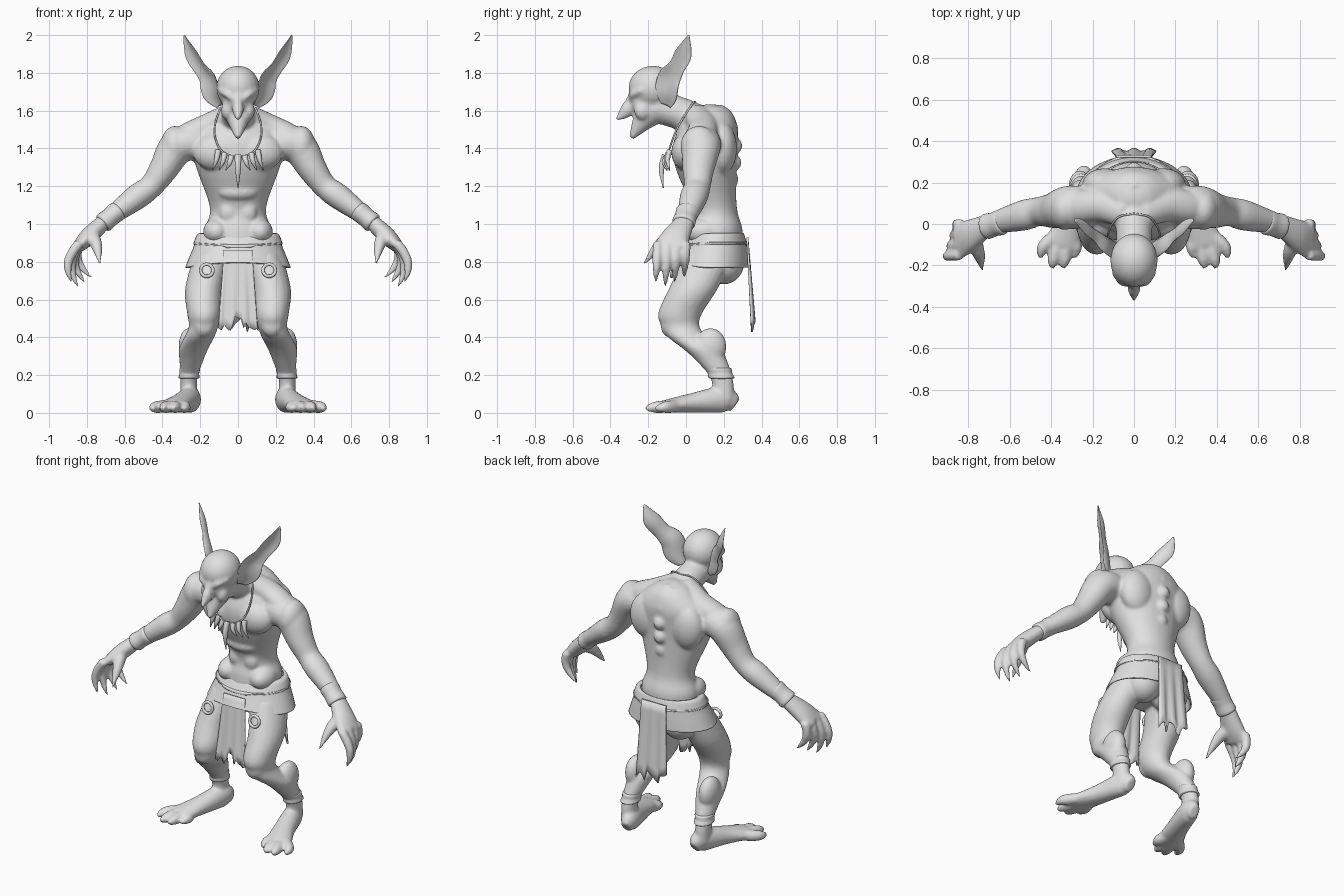
import bpy, bmesh, math, random
from mathutils import Vector, Matrix

cube = bpy.data.objects.get("Cube")
if cube:
    bpy.data.objects.remove(cube, do_unlink=True)

grey = (0.75, 0.75, 0.75, 1)
material = bpy.data.materials.new("plain grey")
material.use_nodes = True
material.diffuse_color = grey
material.node_tree.nodes["Principled BSDF"].inputs["Base Color"].default_value = grey

ACROSS, DEPTH, UP = Vector((1, 0, 0)), Vector((0, 1, 0)), Vector((0, 0, 1))

# Joints of the left side; everything paired is mirrored
SHOULDER, ELBOW, WRIST = (.32, .08, 1.41), (.46, .06, 1.2), (.7, 0, 1.02)
KNUCKLES, ANKLE = (.845, -.08, .88), (.26, .19, .18)


def finish(name, mesh):
    """Turn a bmesh into a smooth shaded object."""
    bmesh.ops.recalc_face_normals(mesh, faces=mesh.faces)
    for face in mesh.faces:
        face.smooth = True
    data = bpy.data.meshes.new(name)
    mesh.to_mesh(data)
    mesh.free()
    data.materials.append(material)
    thing = bpy.data.objects.new(name, data)
    bpy.context.collection.objects.link(thing)
    return thing


def spline(points, steps=5):
    """Smooth curve through tuples of any length."""
    smooth = []
    last = len(points) - 1
    for i in range(last):
        corners = list(zip(points[max(i - 1, 0)], points[i], points[i + 1], points[min(i + 2, last)]))
        for step in range(steps):
            t = step / steps
            smooth.append([b + t / 2 * (c - a + t * (2 * a - 5 * b + 4 * c - d + t * (3 * b - a - 3 * c + d)))
                           for a, b, c, d in corners])
    return smooth + [list(points[-1])]


def loft(mesh, points, wide=1, ref=DEPTH, level=False, mirror=True, sides=20, cup=0, cap=True):
    """Tube through (x, y, z, radius[, second radius]); level keeps the rings horizontal."""
    points = [tuple(p) if len(p) > 4 else (*p, p[-1] * wide) for p in points]
    path = spline(points)
    for mirror_sign in ((1, -1) if mirror else (1,)):
        rings = []
        for i, (x, y, z, a, b) in enumerate(path):
            ahead, behind = path[min(i + 1, len(path) - 1)], path[max(i - 1, 0)]
            along = UP if level else (Vector(ahead[:3]) - Vector(behind[:3])).normalized()
            side = ref.cross(along).normalized()
            other = along.cross(side)
            a, b = max(a, .003), max(b, .003)
            ring = []
            for k in range(sides):
                angle = math.tau * k / sides
                sine = math.sin(angle)
                spot = Vector((x, y, z)) + other * b * sine
                spot += side * (a * math.cos(angle) + cup * b * sine ** 2)
                ring.append(mesh.verts.new((spot.x * mirror_sign, spot.y, spot.z)))
            rings.append(ring)
        for lower, upper in zip(rings, rings[1:]):
            for k in range(sides):
                n = (k + 1) % sides
                mesh.faces.new((lower[k], lower[n], upper[n], upper[k]))
        if cap:
            mesh.faces.new(rings[0])
            mesh.faces.new(rings[-1])


def blob(mesh, at, size, mirror=True):
    for mirror_sign in ((1, -1) if mirror else (1,)):
        place = Matrix.Translation((at[0] * mirror_sign, at[1], at[2])) @ Matrix.Diagonal((*size, 1))
        bmesh.ops.create_uvsphere(mesh, u_segments=20, v_segments=12, radius=1, matrix=place)


def band(mesh, start, end, radius, wide, level=False):
    """Wrap with raised rims between two points on a limb."""
    start, end = Vector(start), Vector(end)
    rims = ((0, .8), (.1, 1.05), (.5, 1), (.9, 1.05), (1, .8))
    loft(mesh, [(*start.lerp(end, t), radius * swell) for t, swell in rims], wide, level=level)


# Torso from (height, half width, front, back)
body = bmesh.new()
torso = ((.75, .15, 0, .26), (.95, .18, .01, .3), (1.08, .148, .03, .27), (1.28, .215, -.05, .265),
         (1.4, .25, -.07, .27), (1.5, .23, -.04, .275), (1.58, .14, .03, .25), (1.62, .08, .06, .21))
loft(body, [(0, (front + back) / 2, height, half, (back - front) / 2) for height, half, front, back in torso],
     level=True, mirror=False, sides=32)

# Paired muscles and bones
muscles = {
    "chest": ((.11, 0, 1.38), (.13, .078, .1)),
    "shoulder_blade": ((.14, .19, 1.4), (.11, .08, .14)),
    "deltoid": ((.335, .07, 1.41), (.075, .1, .11)),
    "hip_bone": ((.115, .1, .96), (.07, .1, .07)),
    "abdominal": ((.05, .06, 1.06), (.05, .035, .06)),
    "buttock": ((.1, .2, .8), (.11, .11, .12)),
    "kneecap": ((.18, -.09, .47), (.06, .045, .07)),
    "calf": ((.26, .13, .35), (.055, .085, .1)),
    "cheek": ((.055, -.23, 1.6), (.035, .045, .05)),
}
for at, size in muscles.values():
    blob(body, at, size)
blob(body, at=(0, .04, 1.17), size=(.11, .055, .05), mirror=False)
blob(body, at=(0, .13, 1.56), size=(.12, .11, .075), mirror=False)

# Knobbly spine following the hunched back
for i in range(7):
    rise = i / 6
    blob(body, at=(0, .25 + .02 * math.sin(rise * 5 - 2) - .07 * rise ** 6, 1.06 + .53 * rise),
         size=(.04, .035, .042), mirror=False)

# Neck muscles and arms
loft(body, [(.04, .05, 1.58, .06), (.16, .09, 1.52, .065), (.28, .08, 1.46, .065), (.36, .08, 1.4, .04)], wide=1.2)
loft(body, [(.1, .09, 1.42, .06), (.22, .08, 1.43, .09), (*SHOULDER, .095), (.395, .065, 1.29, .077),
            (*ELBOW, .064), (.54, .04, 1.14, .067), (*WRIST, .043)], wide=1.1)

# Hands with spread, pointed fingers
loft(body, [(*WRIST, .04, .05), (.785, -.05, .94, .047, .075), (*KNUCKLES, .034, .09)])
for finger in range(4):
    y, length, spread = -.15 + .05 * finger, .235 - .025 * abs(finger - 1), .04 - .035 * finger
    joints = [joint / 4 for joint in range(5)]
    loft(body, [(.84 + .04 * math.sin(math.pi * t) + spread * t, y - .01 * t, .9 - length * t, .027 * (1 - .8 * t ** 3))
                for t in joints], sides=12)
loft(body, [(.78, -.06, .95, .04), (.75, -.14, .89, .032), (.73, -.225, .785, .006)], ref=ACROSS, sides=12)

# Legs, feet and toes
loft(body, [(.13, .13, .85, .1), (.18, .04, .66, .1), (.18, -.03, .53, .09), (.182, -.03, .46, .078),
            (.205, .01, .4, .08), (.235, .085, .34, .078), (.248, .14, .27, .062), (*ANKLE, .045),
            (.26, .2, .07, .045)], wide=1.3, level=True)
foot = ((.24, .26, .03, .04), (.25, .2, .055, .07), (.3, .03, .065, .052), (.35, -.1, .085, .035))
loft(body, [(x, y, height, half, height) for x, y, half, height in foot], ref=UP)
for toe in range(4):
    spread = toe - 1.5
    reach = -.2 + .025 * spread ** 2
    loft(body, [(.34 + .03 * spread, -.06, .035, .034), (.36 + .053 * spread, reach + .03, .03, .031),
                (.37 + .055 * spread, reach - .02, .022, .012)], ref=UP, sides=12)

# Neck, skull, jaw, hooked nose and brows
loft(body, [(0, .1, 1.5, .11), (0, -.02, 1.58, .088), (0, -.16, 1.62, .085)], ref=ACROSS, mirror=False)
blob(body, at=(0, -.175, 1.72), size=(.115, .13, .118), mirror=False)
blob(body, at=(0, -.2, 1.65), size=(.085, .1, .09), mirror=False)
loft(body, [(0, -.17, 1.61, .085), (0, -.225, 1.55, .06), (0, -.29, 1.455, .014)], mirror=False)
loft(body, [(0, -.27, 1.71, .02), (0, -.29, 1.65, .024), (0, -.315, 1.6, .03), (0, -.37, 1.55, .006)],
     wide=1.25, mirror=False)
loft(body, [(.01, -.285, 1.655, .018), (.055, -.28, 1.685, .02), (.1, -.23, 1.71, .014)], ref=UP)

# Fuse the volumes into one skin
skin = finish("body", body)
fuse = skin.modifiers.new("fuse", "REMESH")
fuse.mode = "VOXEL"
fuse.voxel_size = .009
fuse.use_smooth_shade = True
soften = skin.modifiers.new("soften", "SMOOTH")
soften.factor = .5
soften.iterations = 8

# Long cupped ears, opening forward and outward
ears = bmesh.new()
loft(ears, [(.09, -.1, 1.63, .006), (.12, -.09, 1.69, .014), (.145, -.075, 1.77, .014),
            (.19, -.04, 1.83, .01), (.24, 0, 1.91, .01), (.285, .015, 2, .001)],
     wide=5, ref=Vector((.6, .8, 0)), cup=.4, sides=24)
finish("ears", ears)

# Wrist and ankle wraps
wraps = bmesh.new()
band(wraps, (.63, .012, 1.075), (.72, -.015, 1), radius=.051, wide=1.15)
band(wraps, (.255, .17, .24), ANKLE, radius=.052, wide=1.25, level=True)
finish("wraps", wraps)

# Flared hip cloth with a slight belt lip, dipping at the front
cloth = bmesh.new()
profile = ((0, .185), (.02, .215), (.3, .236), (.34, .232), (.7, .258), (1, .28))
loft(cloth, [(0, .16 - .025 * t, .95 - .18 * t, half, .14 + .055 * t ** .5) for t, half in profile],
     level=True, mirror=False, sides=48, cap=False)
for vert in cloth.verts:
    front = max(0, (.15 - vert.co.y) / .2)
    drop = (.95 - vert.co.z) / .18
    vert.co.z += (.06 * drop - .035) * front ** 2
finish("hip_cloth", cloth).modifiers.new("thickness", "SOLIDIFY").thickness = .01


def ragged_panel(name, top, bottom, top_half, bottom_half, columns=15, rows=9):
    """Hanging torn cloth between (y, z) top and bottom."""
    mesh = bmesh.new()
    tears = [random.uniform(0, .09) for column in range(columns)]
    grid = []
    for row in range(rows):
        t = row / (rows - 1)
        half = top_half + (bottom_half - top_half) * t
        line = []
        for column, tear in enumerate(tears):
            s = 2 * column / (columns - 1) - 1
            y = top[0] + (bottom[0] - top[0]) * t + .008 * t * math.cos(s * 9)
            z = top[1] + (bottom[1] + tear - top[1]) * t
            line.append(mesh.verts.new((s * half, y, z)))
        grid.append(line)
    for upper, lower in zip(grid, grid[1:]):
        for k in range(columns - 1):
            mesh.faces.new((upper[k], upper[k + 1], lower[k + 1], lower[k]))
    finish(name, mesh).modifiers.new("thickness", "SOLIDIFY").thickness = .01


random.seed(4)
ragged_panel("front_loincloth", top=(-.04, .86), bottom=(-.08, .43), top_half=.075, bottom_half=.1)
ragged_panel("back_loincloth", top=(.33, .93), bottom=(.36, .42), top_half=.085, bottom_half=.11)

# Rings hanging at the thighs
for mirror_sign, label in ((1, "left"), (-1, "right")):
    bpy.ops.mesh.primitive_torus_add(major_radius=.033, minor_radius=.009, major_segments=24, minor_segments=8,
                                     location=(.165 * mirror_sign, -.07, .755), rotation=(math.radians(78), 0, 0))
    ring = bpy.context.object
    ring.name = label + "_thigh_ring"
    ring.data.materials.append(material)
    bpy.ops.object.shade_smooth()

# Necklace cord and fangs
cord = bmesh.new()
loft(cord, [(0, .05, 1.645, .005), (.08, .03, 1.63, .005), (.125, -.05, 1.5, .005),
            (.09, -.09, 1.39, .005), (0, -.11, 1.35, .005)], ref=Vector((.3, .5, .8)), sides=8)
finish("necklace_cord", cord)
fangs = bmesh.new()
for i in range(1, 4):
    x, y, z, length = .035 * i, -.11 + .008 * i, 1.345 + .015 * i, .06 + .015 * i
    loft(fangs, [(x, y, z, .016), (x + .01, y - .012, z - length / 2, .012), (x + .03, y, z - length, .002)], sides=10)
loft(fangs, [(0, -.11, 1.365, .018), (0, -.13, 1.29, .015), (0, -.12, 1.19, .002)], mirror=False, sides=10)
finish("necklace_fangs", fangs)
